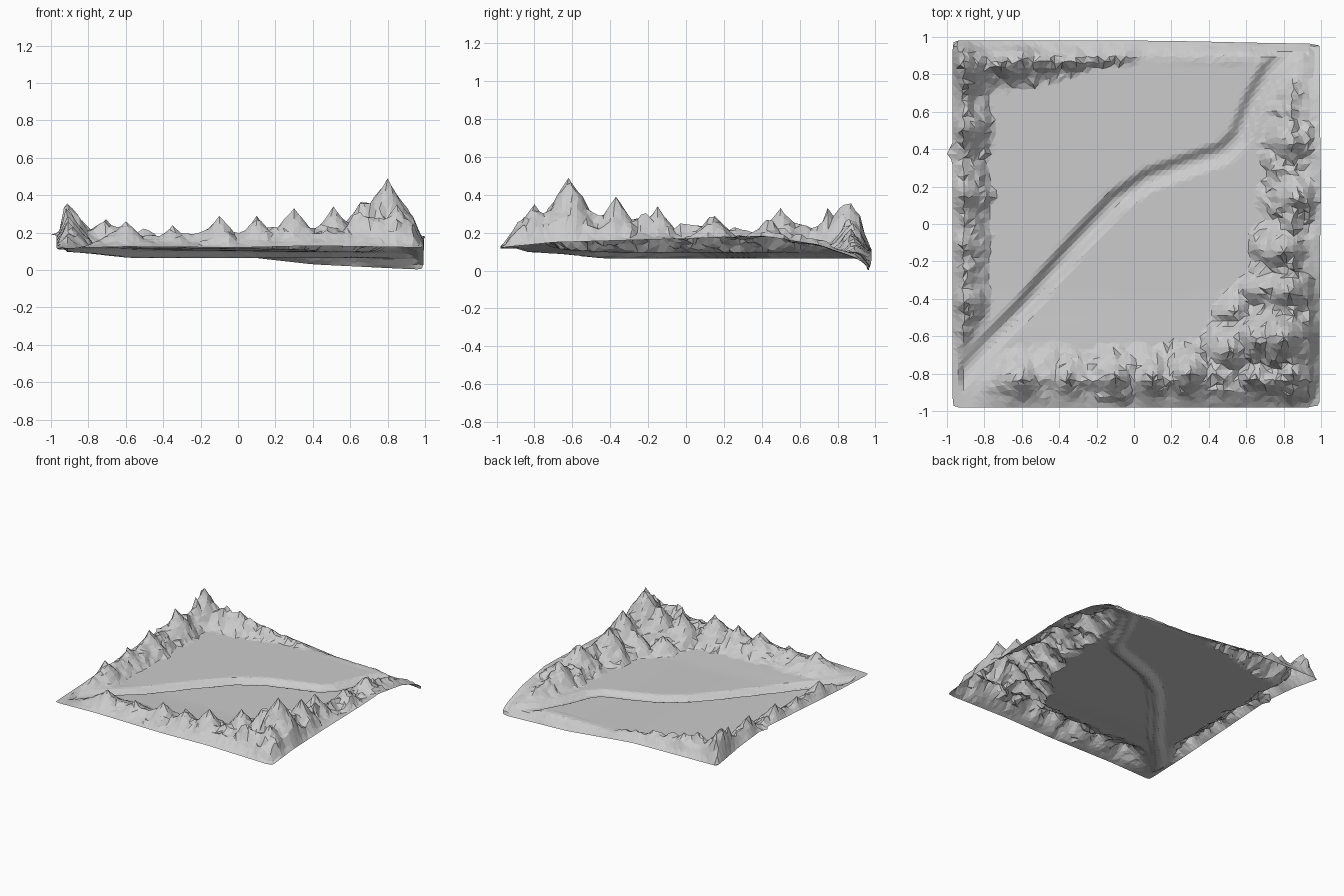
import bpy, bmesh, math, random
from mathutils import Vector, noise

if "Cube" in bpy.data.objects:
    bpy.data.objects.remove(bpy.data.objects["Cube"])

random.seed(4)
N = 68
FLOOR = 0.105


def interp(pts, t):
    if t <= pts[0][0]:
        return pts[0][1]
    for (a, u), (b, v) in zip(pts, pts[1:]):
        if t <= b:
            return u + (v - u) * (t - a) / (b - a)
    return pts[-1][1]


def smooth(t):
    t = max(0.0, min(1.0, t))
    return t * t * (3 - 2 * t)


# Height of the outer rim along each side
RIM = {
    'front': [(-1, .115), (-.6, .125), (0, .12), (.4, .13), (1, .12)],
    'back': [(-1, .11), (-.2, .095), (0, .075), (.4, .03), (1, .0)],
    'left': [(-1, .115), (-.6, .13), (.38, .19), (.7, .16), (1, .11)],
    'right': [(-1, .12), (-.7, .15), (0, .17), (.4, .185), (.7, .14), (.9, .07), (1, 0)],
}
# Ridge crest height along each side
CREST = {
    'front': [(-.9, .11), (-.65, .22), (-.4, .19), (0, .21), (.4, .26), (.7, .31), (1, .26)],
    'back': [(-1, .33), (-.8, .27), (-.5, .22), (-.3, .19), (-.1, .15), (.05, .10)],
    'left': [(-.85, .11), (-.6, .20), (-.2, .22), (.2, .23), (.6, .26), (.9, .34)],
    'right': [(-1, .24), (-.7, .33), (-.3, .30), (0, .24), (.4, .23), (.7, .18), (.92, .09)],
}
# Distance from rim to crest and to inner foot
SHAPE = {'front': (.15, .33), 'back': (.1, .25), 'left': (.065, .19), 'right': (.14, .30)}
# Individual summits: x, y, height
PEAKS = [(.8, -.62, .49), (.67, -.62, .39), (.51, -.68, .34), (.85, -.8, .35),
         (.83, -.37, .39), (.8, -.15, .34), (.3, -.8, .33), (.1, -.82, .29),
         (-.1, -.82, .29), (-.35, -.83, .24), (-.6, -.83, .26), (.87, .14, .31),
         (.85, .44, .29), (-.92, .5, .33), (-.91, .15, .29), (-.92, -.12, .25),
         (-.91, -.42, .26), (-.93, .85, .39), (-.6, .88, .25), (.7, -.35, .26), (.54, -.47, .22)]
RIVER = [Vector(p) for p in [(-.96, -.86), (-.78, -.64), (-.6, -.46), (-.3, -.1), (-.1, .12), (.08, .24),
                             (.3, .32), (.48, .38), (.56, .46), (.64, .66), (.74, .84), (.84, .94)]]


def river_distance(p):
    best = 9
    for a, b in zip(RIVER, RIVER[1:]):
        ab = b - a
        t = max(0, min(1, (p - a).dot(ab) / ab.length_squared))
        best = min(best, (p - a - ab * t).length)
    return best


def height(x, y):
    p = Vector((x, y))
    sides = {'front': (y + .98, x), 'back': (.975 - y, x), 'left': (x + .97, y), 'right': (.99 - x, y)}
    sides = {k: (max(d, 0), t) for k, (d, t) in sides.items()}
    near = min(d for d, t in sides.values())
    # valley floor falling or rising to the rim
    wsum = sum(1 / (d + .004) for d, t in sides.values())
    rim = sum(interp(RIM[k], t) / (d + .004) for k, (d, t) in sides.items()) / wsum
    f = smooth(near / .11)
    floor = FLOOR + .012 * smooth((-y - .35) * 3) - .01 * smooth(x + .4)
    z = rim * (1 - f) + floor * f
    # mountain ridges
    n = noise.noise(Vector((x * 10, y * 10, 2))) + .6 * noise.noise(Vector((x * 22, y * 22, 7)))
    river = river_distance(p)
    keep = smooth((river - .06) / .1)
    mount = 0
    for k, (d, t) in sides.items():
        c, foot = SHAPE[k]
        # the slope also fades at the neighbouring rims
        e = min(v for m, (v, t2) in sides.items() if m != k)
        if k == 'right':
            foot += .07 * math.exp(-((y + .35) / .3) ** 2)
        if k == 'back':
            foot -= .13 * smooth((x + .8) / .8)
        foot *= 1 + .18 * n
        prof = d / c if d < c else max(0, 1 - (d - c) / max(.02, foot - c))
        top = max(0, interp(CREST[k], t) - z)
        mount = max(mount, top * prof * min(1, e / .1) * (.86 + .4 * n))
    for px, py, h in PEAKS:
        r = .07 + (h - .1) * .45
        q = math.hypot(x - px, y - py) / r * (1 + .25 * n)
        if q < 1:
            mount = max(mount, (h - z) * max(0, 1 - q) * min(1, near / .05))
    z += mount * keep
    # river channel
    bed = .063 + .034 * smooth((-x - .5) / .45)
    cut = 1 - smooth((river - .01) / .06)
    if near > .03:
        z = z * (1 - cut) + min(z, bed) * cut
    return max(z, 0)


def snap(x, y):
    for px, py, h in PEAKS:
        if abs(x - px) < 1 / N and abs(y - py) < 1 / N:
            return px, py
    return x, y


# Terrain sheet with a loosened grid and rounded corners
bm = bmesh.new()
rows = []
for j in range(N + 1):
    row = []
    for i in range(N + 1):
        x, y = -.97 + 1.963 * i / N, -.98 + 1.96 * j / N
        if 0 < i < N and 0 < j < N:
            loose = .009 if min(.98 - abs(x), .98 - abs(y)) < .4 and river_distance(Vector((x, y))) > .15 else 0
            x += random.uniform(-loose, loose)
            y += random.uniform(-loose, loose)
            x, y = snap(x, y)
        z = height(x, y)
        if i == 0:
            x -= .03 * math.exp(-((y - .38) / .03) ** 2)
        if i == N:
            x += .006 * math.exp(-((y - .2) / .3) ** 2)
        ax, ay = abs(x) - .94, abs(y) - .94
        if ax > 0 and ay > 0:
            s = max(ax, ay) / math.hypot(ax, ay)
            x, y = math.copysign(.94 + ax * s, x), math.copysign(.94 + ay * s, y)
        if j == N:
            y -= .015 * smooth(x)
        row.append(bm.verts.new((x, y, z)))
    rows.append(row)
for j in range(N):
    for i in range(N):
        a, b, c, d = rows[j][i], rows[j][i + 1], rows[j + 1][i + 1], rows[j + 1][i]
        if abs(a.co.z - c.co.z) < abs(b.co.z - d.co.z):
            bm.faces.new((a, b, c))
            bm.faces.new((a, c, d))
        else:
            bm.faces.new((a, b, d))
            bm.faces.new((b, c, d))
mesh = bpy.data.meshes.new("valley_terrain")
bm.to_mesh(mesh)
bm.free()
terrain = bpy.data.objects.new("valley_terrain", mesh)
bpy.context.collection.objects.link(terrain)
